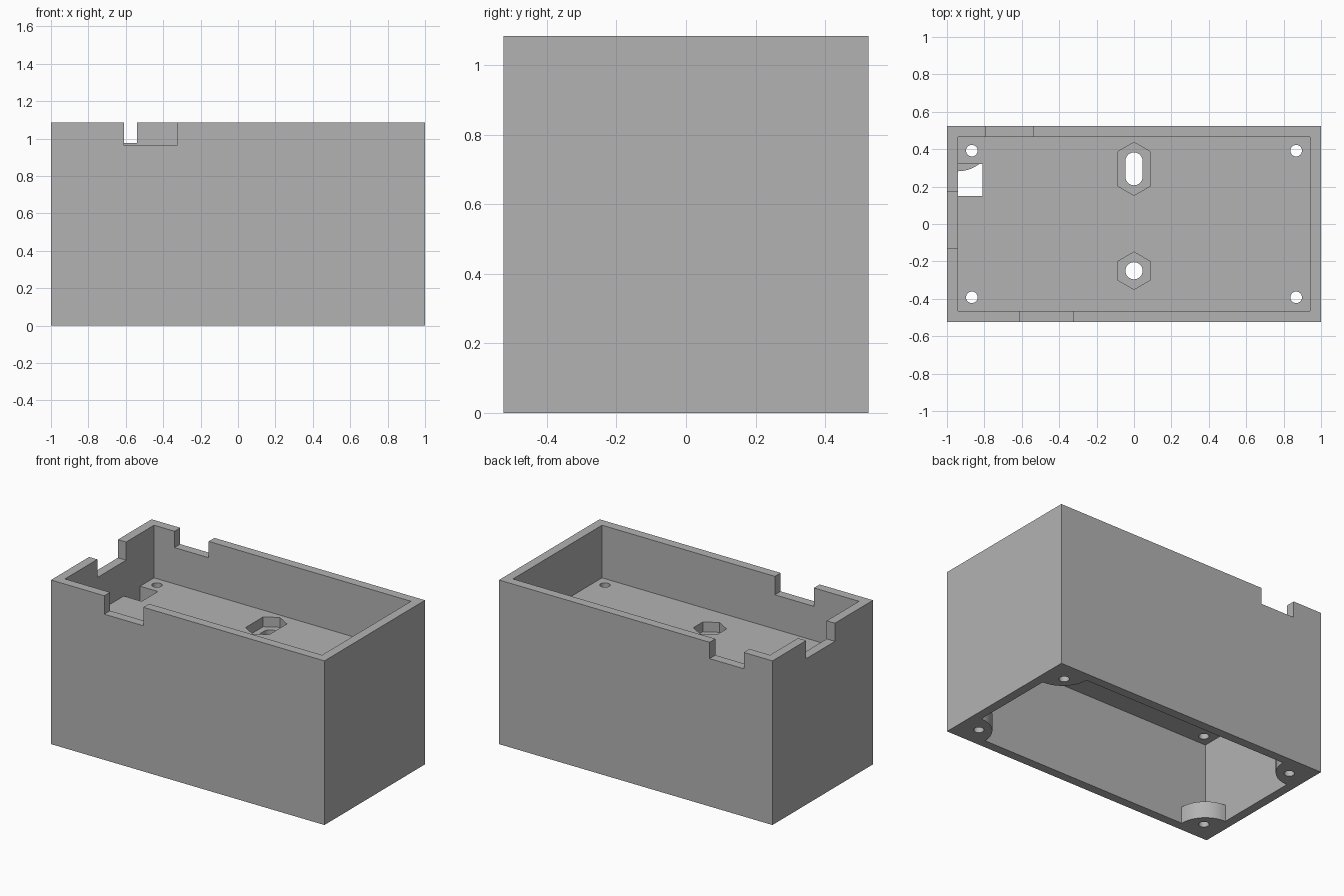
import bpy, bmesh
from math import cos, sin, pi

cube = bpy.data.objects.get("Cube")
if cube:
    bpy.data.objects.remove(cube, do_unlink=True)

# Main sizes
HX, HY, TOP = 1.0, 0.525, 1.085
WALL = 0.06
IX, IY = HX - WALL, HY - WALL
FLOOR_LOW, FLOOR_TOP = 0.60, 0.737
TAB_TOP, TAB_R = 0.11, 0.183

grey = bpy.data.materials.new("grey plastic")
grey.use_nodes = True
GREY = (0.45, 0.45, 0.45, 1)
grey.diffuse_color = GREY
grey.node_tree.nodes["Principled BSDF"].inputs["Base Color"].default_value = GREY


def prism(name, outline, z0, z1):
    """Extrude a flat outline from z0 to z1."""
    bm = bmesh.new()
    face = bm.faces.new([bm.verts.new((x, y, z0)) for x, y in outline])
    side = bmesh.ops.extrude_face_region(bm, geom=[face])
    verts = [v for v in side["geom"] if isinstance(v, bmesh.types.BMVert)]
    bmesh.ops.translate(bm, verts=verts, vec=(0, 0, z1 - z0))
    bmesh.ops.recalc_face_normals(bm, faces=bm.faces)
    mesh = bpy.data.meshes.new(name)
    bm.to_mesh(mesh)
    bm.free()
    mesh.materials.append(grey)
    obj = bpy.data.objects.new(name, mesh)
    bpy.context.collection.objects.link(obj)
    return obj


def rect(x0, x1, y0, y1):
    return [(x0, y0), (x1, y0), (x1, y1), (x0, y1)]


def ring(cx, cy, r, sides, stretch=0.0):
    """Polygon with a point on +y, its halves pulled apart along y by stretch."""
    pts = []
    for half, sign in ((0, 1), (1, -1)):
        for i in range(sides // 2 + (stretch > 0 and sides % 4 == 0)):
            a = pi * half + 2 * pi * i / sides
            if sides % 4:
                a += pi / 6
            pts.append((cx + r * cos(a), cy + r * sin(a) + sign * stretch))
    return pts


def cut(outline, z0, z1):
    cutter = prism("cutter", outline, z0, z1)
    cutter.hide_render = True
    mod = enclosure.modifiers.new("cut", "BOOLEAN")
    mod.operation, mod.solver, mod.object = "DIFFERENCE", "EXACT", cutter
    bpy.context.view_layer.objects.active = enclosure
    bpy.ops.object.modifier_apply(modifier=mod.name)
    bpy.data.objects.remove(cutter, do_unlink=True)


enclosure = prism("enclosure", rect(-HX, HX, -HY, HY), 0, TOP)

# Upper tray and lower chamber
cut(rect(-IX, IX, -IY, IY), FLOOR_TOP, TOP + 0.1)
cut(rect(-IX, IX, -IY, IY), TAB_TOP, FLOOR_LOW)

# Bottom opening, leaving a quarter-round screw tab in each corner
opening = []
for sx, sy, start in ((1, 1, 1.5), (-1, 1, 2.0), (-1, -1, 0.5), (1, -1, 1.0)):
    for i in range(13):
        a = pi * (start - i / 24)
        opening.append((sx * IX + TAB_R * cos(a), sy * IY + TAB_R * sin(a)))
cut(opening, -0.1, TAB_TOP + 0.1)

# Screw holes through tabs and floor
for sx in (-1, 1):
    for sy in (-1, 1):
        cut(ring(sx * 0.867, sy * 0.392, 0.031, 24), -0.1, TOP)

# Nut pockets with a round hole and an adjusting slot
for y, stretch in ((-0.25, 0.0), (0.295, 0.042)):
    cut(ring(0, y, 0.1, 6, stretch), FLOOR_TOP - 0.065, TOP)
    cut(ring(0, y, 0.046, 24, stretch), FLOOR_LOW - 0.1, TOP)

# Cable opening in the floor
cut(rect(-IX, -0.81, 0.15, 0.32), FLOOR_LOW - 0.05, FLOOR_TOP + 0.05)

# Rim notches: front, back and one end
cut(rect(-0.61, -0.325, -HY - 0.1, -IY + 0.05), 0.963, TOP + 0.1)
cut(rect(-0.79, -0.54, IY - 0.05, HY + 0.1), 0.977, TOP + 0.1)
cut(rect(-HX - 0.1, -IX + 0.05, -0.127, 0.173), 0.965, TOP + 0.1)

# Flat walls, smooth round tabs and holes
bpy.ops.object.select_all(action="DESELECT")
enclosure.select_set(True)
bpy.context.view_layer.objects.active = enclosure
bpy.ops.object.shade_smooth_by_angle(angle=pi / 6)
